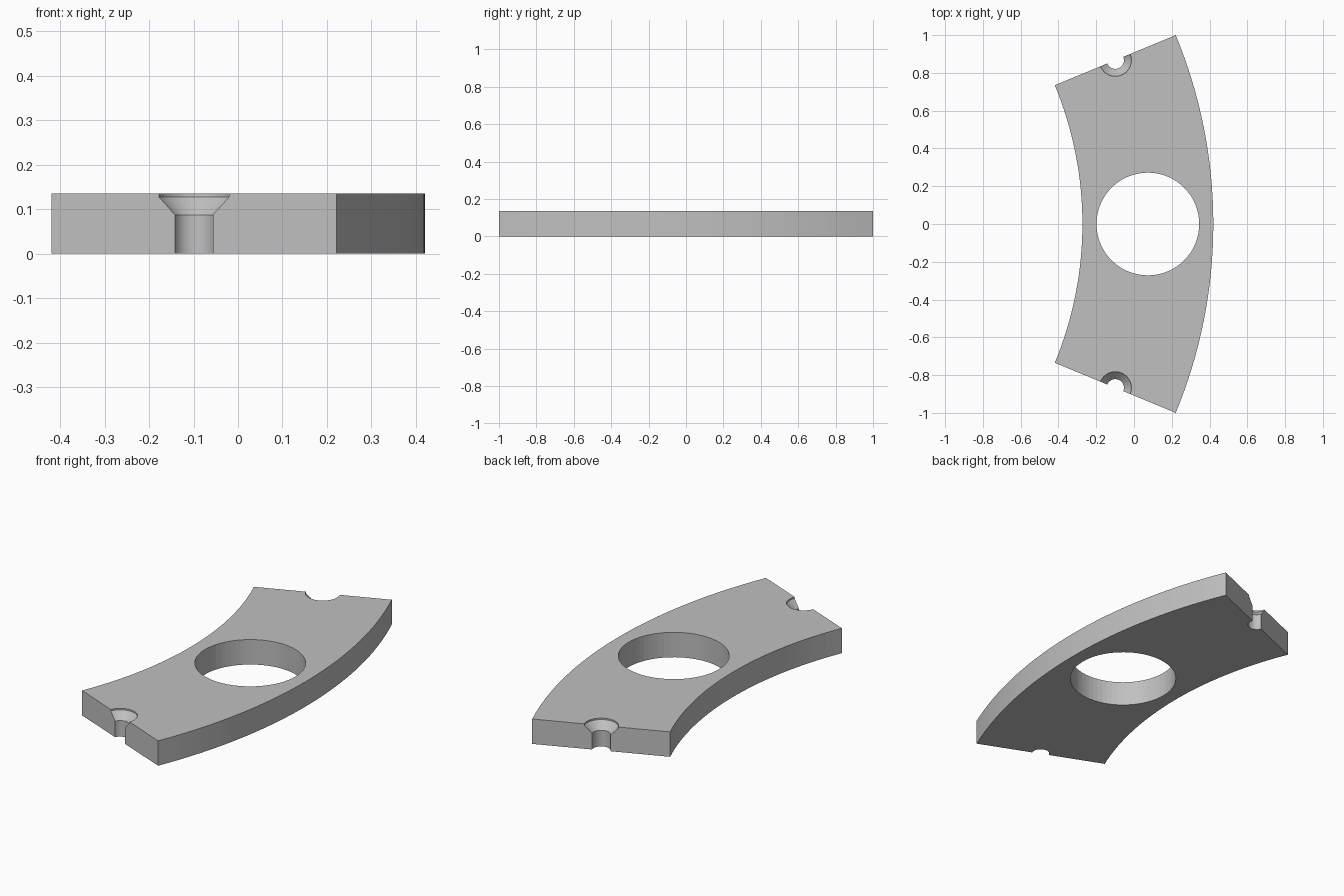
import bpy, bmesh
from math import sin, cos, radians, pi

cube = bpy.data.objects.get("Cube")
if cube:
    bpy.data.objects.remove(cube, do_unlink=True)

HALF = radians(22.5)
R_OUT, R_IN = 1 / sin(HALF), 1.92
R_MID = (R_OUT + R_IN) / 2
CX = 0.42 - R_OUT            # centre of the ring the segment belongs to
THICK = 0.135
STEPS = 32

grey = bpy.data.materials.new("light grey")
grey.use_nodes = True
grey.diffuse_color = (0.53, 0.53, 0.53, 1)
grey.node_tree.nodes["Principled BSDF"].inputs["Base Color"].default_value = grey.diffuse_color


def make_object(name, bm):
    bmesh.ops.recalc_face_normals(bm, faces=bm.faces)
    mesh = bpy.data.meshes.new(name)
    bm.to_mesh(mesh)
    bm.free()
    mesh.materials.append(grey)
    obj = bpy.data.objects.new(name, mesh)
    bpy.context.scene.collection.objects.link(obj)
    return obj


def turned_cutter(name, x, y, profile, sides):
    """Closed solid of revolution from (radius, z) pairs."""
    bm = bmesh.new()
    rings = [[bm.verts.new((x + r * cos(2 * pi * i / sides), y + r * sin(2 * pi * i / sides), z))
              for i in range(sides)] for r, z in profile]
    for low, high in zip(rings, rings[1:]):
        for i in range(sides):
            j = (i + 1) % sides
            bm.faces.new((low[i], low[j], high[j], high[i]))
    bm.faces.new(rings[0])
    bm.faces.new(rings[-1])
    obj = make_object(name, bm)
    obj.hide_render = True
    return obj


# Ring segment: two arcs joined by radial ends, extruded upwards
angles = [HALF * (2 * i / STEPS - 1) for i in range(STEPS + 1)]
outline = [(R_OUT, a) for a in angles] + [(R_IN, a) for a in reversed(angles)]
bm = bmesh.new()
base = bm.faces.new([bm.verts.new((CX + r * cos(a), r * sin(a), 0)) for r, a in outline])
top = bmesh.ops.extrude_face_region(bm, geom=[base])["geom"]
bmesh.ops.translate(bm, vec=(0, 0, THICK),
                    verts=[v for v in top if isinstance(v, bmesh.types.BMVert)])
plate = make_object("ring_segment_plate", bm)

# Large through hole and a countersunk half screw hole at each end
screw = [(0.046, -0.1), (0.046, 0.087), (0.085, 0.127), (0.085, 0.3)]
cutters = [turned_cutter("centre_hole_cutter", CX + R_MID, 0, [(0.272, -0.1), (0.272, 0.3)], 64)]
for side, name in ((-1, "front"), (1, "back")):
    cutters.append(turned_cutter(name + "_screw_hole_cutter", CX + R_MID * cos(HALF),
                                 side * R_MID * sin(HALF), screw, 48))
for cutter in cutters:
    cut = plate.modifiers.new(cutter.name, 'BOOLEAN')
    cut.operation = 'DIFFERENCE'
    cut.solver = 'EXACT'
    cut.object = cutter

# Bake the cuts and drop the cutters
bpy.context.view_layer.update()
baked = bpy.data.meshes.new_from_object(plate.evaluated_get(bpy.context.evaluated_depsgraph_get()))
plate.modifiers.clear()
plate.data = baked
for cutter in cutters:
    bpy.data.objects.remove(cutter, do_unlink=True)
